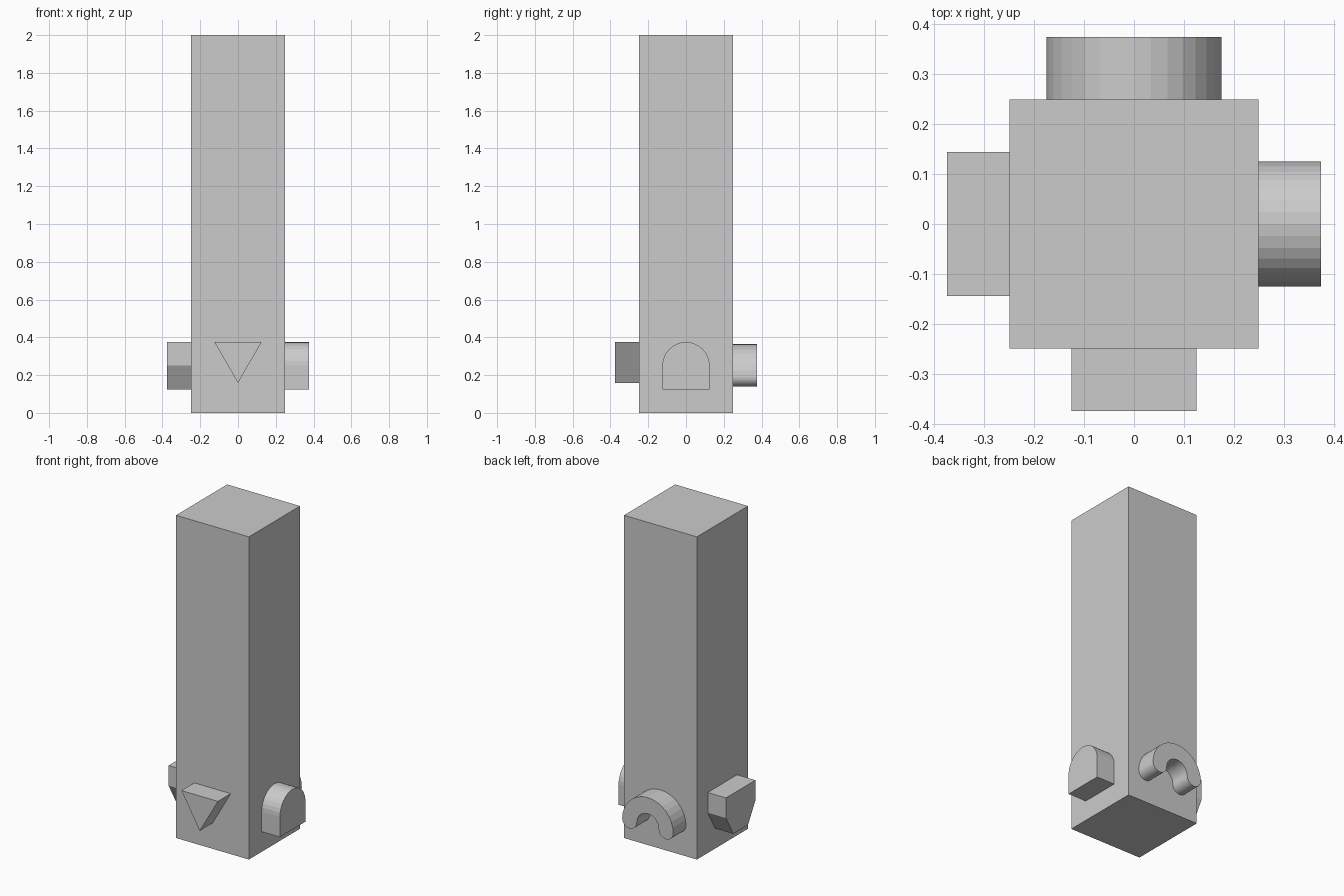
import bpy, bmesh
from math import sin, cos, pi, radians
from mathutils import Matrix

if "Cube" in bpy.data.objects:
    bpy.data.objects.remove(bpy.data.objects["Cube"])

HALF, DEPTH = 0.25, 0.125


def arc(r, a0, a1, n, cx=0.0, cz=0.0):
    """Points along an arc, angles in degrees."""
    return [(cx + r * cos(radians(a0 + (a1 - a0) * i / n)),
             cz + r * sin(radians(a0 + (a1 - a0) * i / n))) for i in range(n + 1)]


def finish(bm, name):
    bmesh.ops.recalc_face_normals(bm, faces=bm.faces)
    mesh = bpy.data.meshes.new(name)
    bm.to_mesh(mesh)
    bm.free()
    obj = bpy.data.objects.new(name, mesh)
    bpy.context.collection.objects.link(obj)
    return obj


def block(name, profile, turn):
    """Extrude an upright profile out of the front side, then turn it round the post."""
    bm = bmesh.new()
    face = bm.faces.new([bm.verts.new((x, -HALF, z)) for x, z in profile])
    new = bmesh.ops.extrude_face_region(bm, geom=[face], use_keep_orig=True)["geom"]
    bmesh.ops.translate(bm, vec=(0, -DEPTH, 0),
                        verts=[v for v in new if isinstance(v, bmesh.types.BMVert)])
    bmesh.ops.rotate(bm, verts=bm.verts, matrix=Matrix.Rotation(radians(turn), 3, 'Z'))
    return finish(bm, name)


# Square post
bm = bmesh.new()
bmesh.ops.create_cube(bm, size=1)
bmesh.ops.scale(bm, vec=(2 * HALF, 2 * HALF, 2), verts=bm.verts)
bmesh.ops.translate(bm, vec=(0, 0, 1), verts=bm.verts)
finish(bm, "post")

# Front: triangle pointing down
block("triangle_block", [(-0.125, 0.375), (0, 0.1585), (0.125, 0.375)], 0)

# Right: round-topped block
block("arched_block", [(-0.125, 0.125), (0.125, 0.125)]
      + arc(0.125, 0, 180, 16, cz=0.25), 90)

# Back: half ring with rounded ends
cz, mid, cap = 0.19, 0.125, 0.05
ring = (arc(mid + cap, 0, 180, 16, cz=cz)
        + arc(cap, 180, 360, 12, -mid, cz)[1:]
        + arc(mid - cap, 180, 0, 16, cz=cz)[1:]
        + arc(cap, 180, 360, 12, mid, cz)[1:-1])
block("half_ring_block", ring, 180)

# Left: square top over a tapered lower half
w = 0.144
block("shield_block", [(-w, 0.375), (-w, 0.25), (-w / 2, 0.125),
                       (w / 2, 0.125), (w, 0.25), (w, 0.375)], 270)
